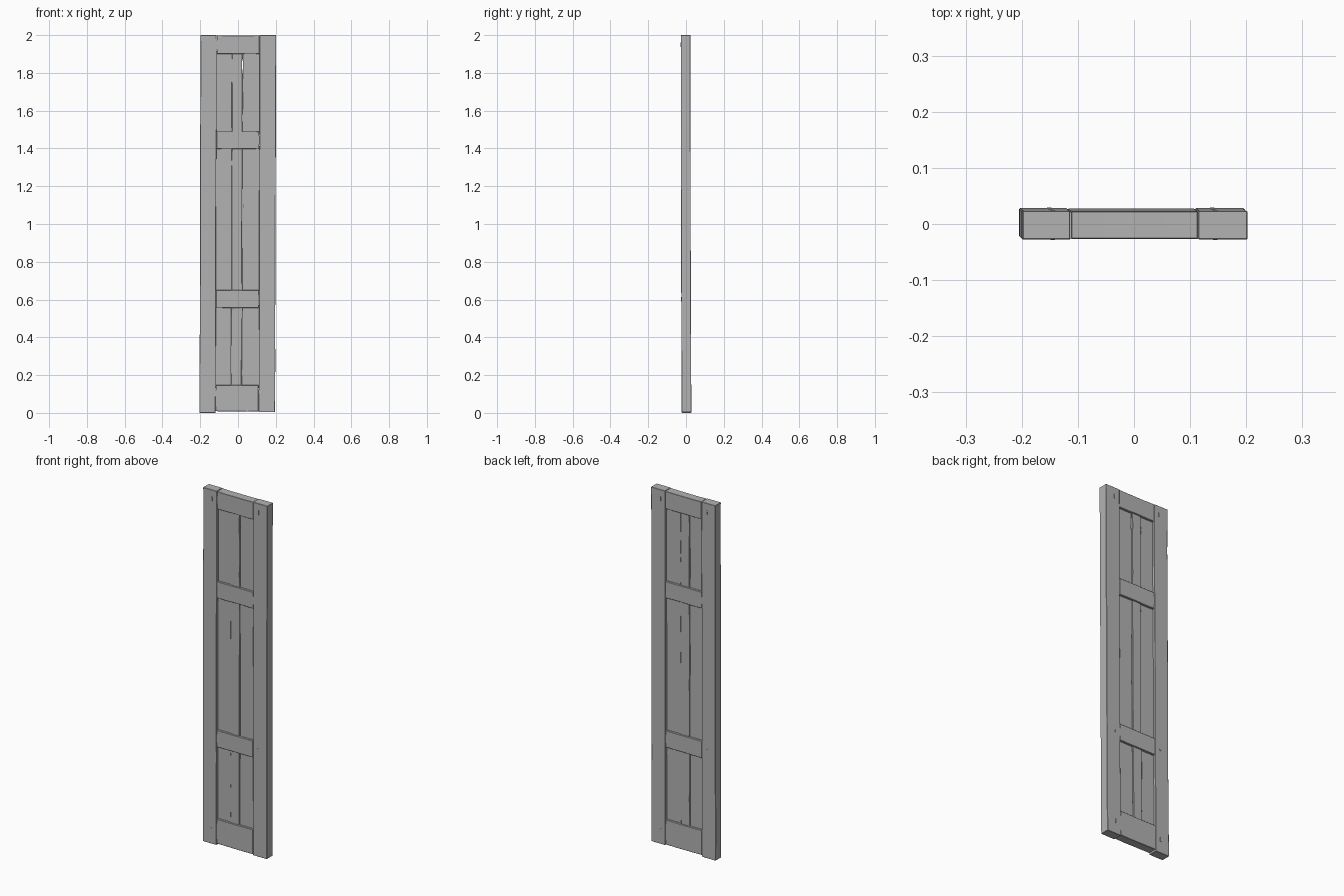
import bpy, bmesh, random
from mathutils import Vector

random.seed(4)
cube = bpy.data.objects.get("Cube")
if cube:
    bpy.data.objects.remove(cube)

wood = bpy.data.materials.new("weathered grey")
wood.use_nodes = True
grey = (0.45, 0.45, 0.45, 1)
wood.diffuse_color = grey
wood.node_tree.nodes["Principled BSDF"].inputs["Base Color"].default_value = grey


def lean(z):
    """Slight backward lean and sideways drift of the warped timber."""
    t = 1 - z / 2
    return Vector((-0.006 * t, -0.002 + 0.005 * t * t, 0))


def board(name, x, z, depth, axis="z", cuts=0, wobble=0.0, bevel=0.0015):
    """A sawn board between two x and two z limits, subdivided along its grain."""
    bm = bmesh.new()
    bmesh.ops.create_cube(bm, size=1)
    size = Vector((x[1] - x[0], depth * 2, z[1] - z[0]))
    mid = Vector(((x[0] + x[1]) / 2, 0, (z[0] + z[1]) / 2))
    for v in bm.verts:
        v.co = v.co * size + mid
    long = 2 if axis == "z" else 0
    start, span = mid[long] - size[long] / 2, size[long]
    for i in range(cuts):
        point, normal = Vector(), Vector()
        point[long] = start + span * (i + 1) / (cuts + 1)
        normal[long] = 1
        bmesh.ops.bisect_plane(bm, geom=bm.verts[:] + bm.edges[:] + bm.faces[:],
                               plane_co=point, plane_no=normal)
    # Shift each cross-section together so the board bends without twisting
    offsets = {}
    for v in bm.verts:
        key = (round(v.co[long], 3), v.co[2 - long] > mid[2 - long])
        if key not in offsets:
            offsets[key] = random.uniform(-wobble, wobble)
        v.co[2 - long] += offsets[key]
        v.co += lean(v.co.z)
    mesh = bpy.data.meshes.new(name)
    bm.to_mesh(mesh)
    bm.free()
    mesh.materials.append(wood)
    obj = bpy.data.objects.new(name, mesh)
    bpy.context.collection.objects.link(obj)
    if bevel:
        mod = obj.modifiers.new("worn edges", "BEVEL")
        mod.width = bevel
        mod.segments = 1
        mod.limit_method = "ANGLE"
    return obj


# Upright stiles
board("right_stile", (-0.198, -0.113), (0, 2), 0.0255, cuts=7, wobble=0.001)
board("left_stile", (0.115, 0.202), (0.004, 2), 0.0255, cuts=7, wobble=0.001)

# Cross rails with the through tenon ends that show in the stiles
rails = {"bottom": (0.008, 0.147), "lower": (0.555, 0.65),
         "upper": (1.397, 1.49), "top": (1.9, 1.998)}
for name, (low, high) in rails.items():
    board(name + "_rail", (-0.112, 0.114), (low, high), 0.0245,
          axis="x", cuts=3, wobble=0.001)
    board(name + "_tenon", (-0.15, 0.15), (low + 0.025, high - 0.025), 0.0235,
          axis="x", bevel=0)

# Recessed panel boards and the raised centre slat in each opening
names = list(rails)
for lower, upper in zip(names, names[1:]):
    z = (rails[lower][1] - 0.015, rails[upper][0] + 0.015)
    board(lower + "_panel_right", (-0.116, -0.03), z, 0.012, cuts=4, wobble=0.0015)
    board(lower + "_panel_centre", (-0.031, 0.024), z, 0.017, cuts=4, wobble=0.0015)
    board(lower + "_panel_left", (0.025, 0.118), z, 0.012, cuts=4, wobble=0.0015)

# Small pegs pinning the joints, on both faces
for name in ("bottom", "lower", "top"):
    middle = sum(rails[name]) / 2
    for side, x in (("right", -0.145), ("left", 0.145)):
        board(f"{name}_{side}_peg", (x - 0.004, x + 0.004),
              (middle - 0.012, middle + 0.012), 0.0265, bevel=0)
